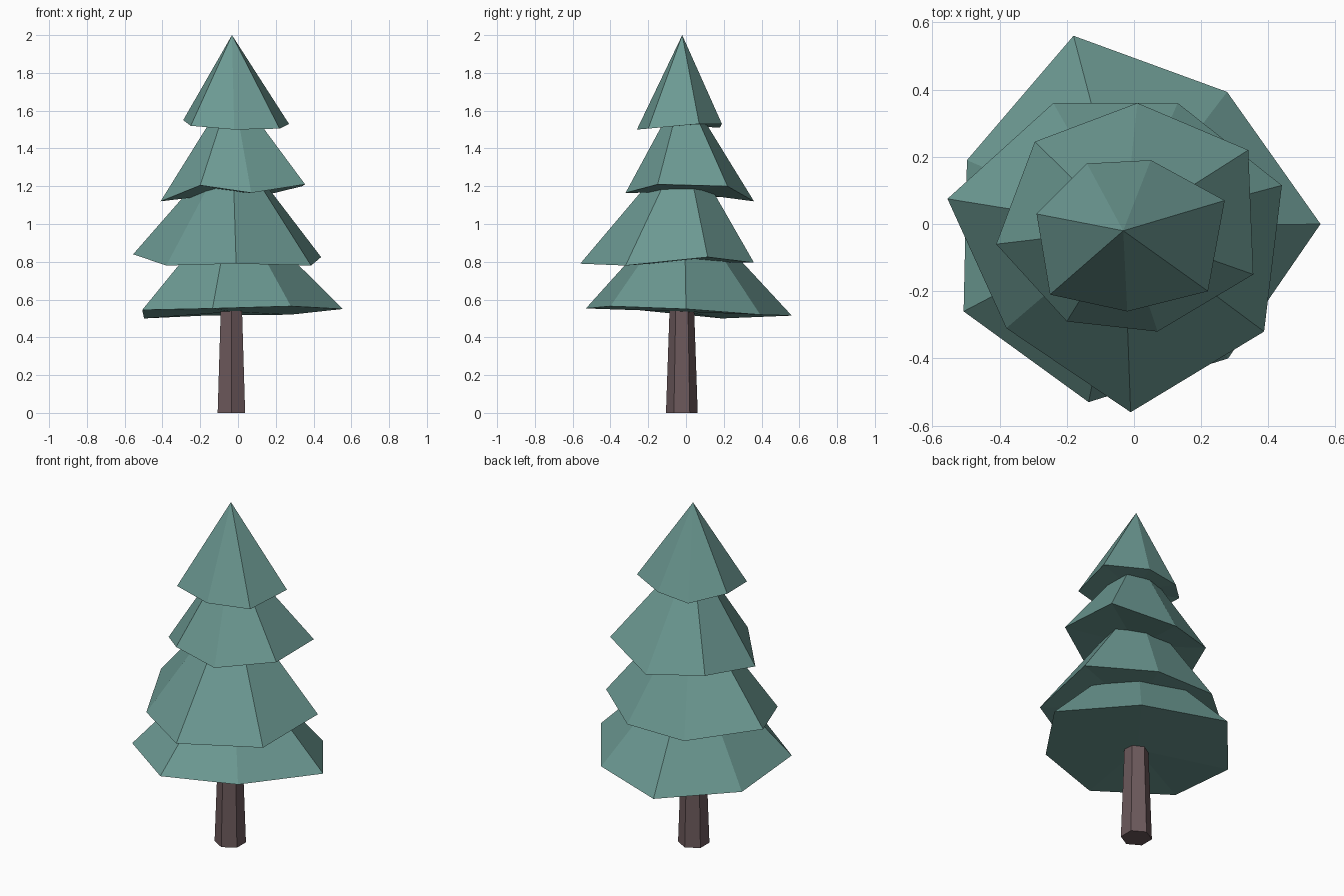
import bpy, bmesh, math

if "Cube" in bpy.data.objects:
    bpy.data.objects.remove(bpy.data.objects["Cube"])


def material(name, rgb):
    m = bpy.data.materials.new(name)
    m.diffuse_color = (*rgb, 1.0)
    m.use_nodes = True
    m.node_tree.nodes["Principled BSDF"].inputs["Base Color"].default_value = m.diffuse_color
    return m


needles = material("teal green", (0.150, 0.320, 0.290))
bark = material("dull brown", (0.150, 0.100, 0.106))


def finish(name, bm, mat):
    bmesh.ops.recalc_face_normals(bm, faces=bm.faces)
    mesh = bpy.data.meshes.new(name)
    bm.to_mesh(mesh)
    bm.free()
    mesh.materials.append(mat)
    obj = bpy.data.objects.new(name, mesh)
    bpy.context.collection.objects.link(obj)


def tier(name, apex, rim):
    """Uneven seven-sided cone with a closed underside."""
    bm = bmesh.new()
    tip = bm.verts.new(apex)
    ring = [bm.verts.new(p) for p in rim]
    mid = bm.verts.new([sum(p[i] for p in rim) / len(rim) for i in range(3)])
    for a, b in zip(ring, ring[1:] + ring[:1]):
        bm.faces.new((a, b, tip))
        bm.faces.new((b, a, mid))
    finish(name, bm, needles)


# Foliage tiers, bottom to top
tier("bottom_foliage", (-0.03, -0.01, 1.13), [
    (-0.18, 0.56, 0.515), (-0.497, 0.19, 0.50), (-0.507, -0.26, 0.545),
    (-0.135, -0.53, 0.553), (0.28, -0.40, 0.565), (0.555, 0.0, 0.55),
    (0.277, 0.393, 0.52)])
tier("lower_middle_foliage", (-0.03, -0.01, 1.44), [
    (-0.555, 0.075, 0.84), (-0.38, -0.31, 0.78), (-0.01, -0.56, 0.79),
    (0.387, -0.32, 0.78), (0.44, 0.115, 0.825), (0.13, 0.36, 0.795),
    (-0.24, 0.36, 0.795)])
tier("upper_middle_foliage", (-0.03, -0.015, 1.73), [
    (-0.41, -0.06, 1.12), (-0.20, -0.29, 1.205), (0.07, -0.32, 1.165),
    (0.355, -0.15, 1.21), (0.34, 0.22, 1.20), (0.01, 0.36, 1.12),
    (-0.295, 0.245, 1.15)])
tier("top_foliage", (-0.032, -0.02, 2.0), [
    (-0.29, 0.03, 1.55), (-0.25, -0.21, 1.52), (-0.02, -0.26, 1.50),
    (0.22, -0.20, 1.505), (0.27, 0.07, 1.53), (0.05, 0.19, 1.53),
    (-0.14, 0.18, 1.51)])

# Tapered six-sided trunk with a corner facing the front
bm = bmesh.new()
rings = []
for z, r in ((0.0, 0.084), (0.75, 0.058)):
    rings.append([bm.verts.new((-0.035 + r * math.sin(k * math.pi / 3),
                                -0.022 - r * math.cos(k * math.pi / 3), z))
                  for k in range(6)])
low, high = rings
for k in range(6):
    n = (k + 1) % 6
    bm.faces.new((low[k], low[n], high[n], high[k]))
bm.faces.new(low[::-1])
bm.faces.new(high)
finish("trunk", bm, bark)
